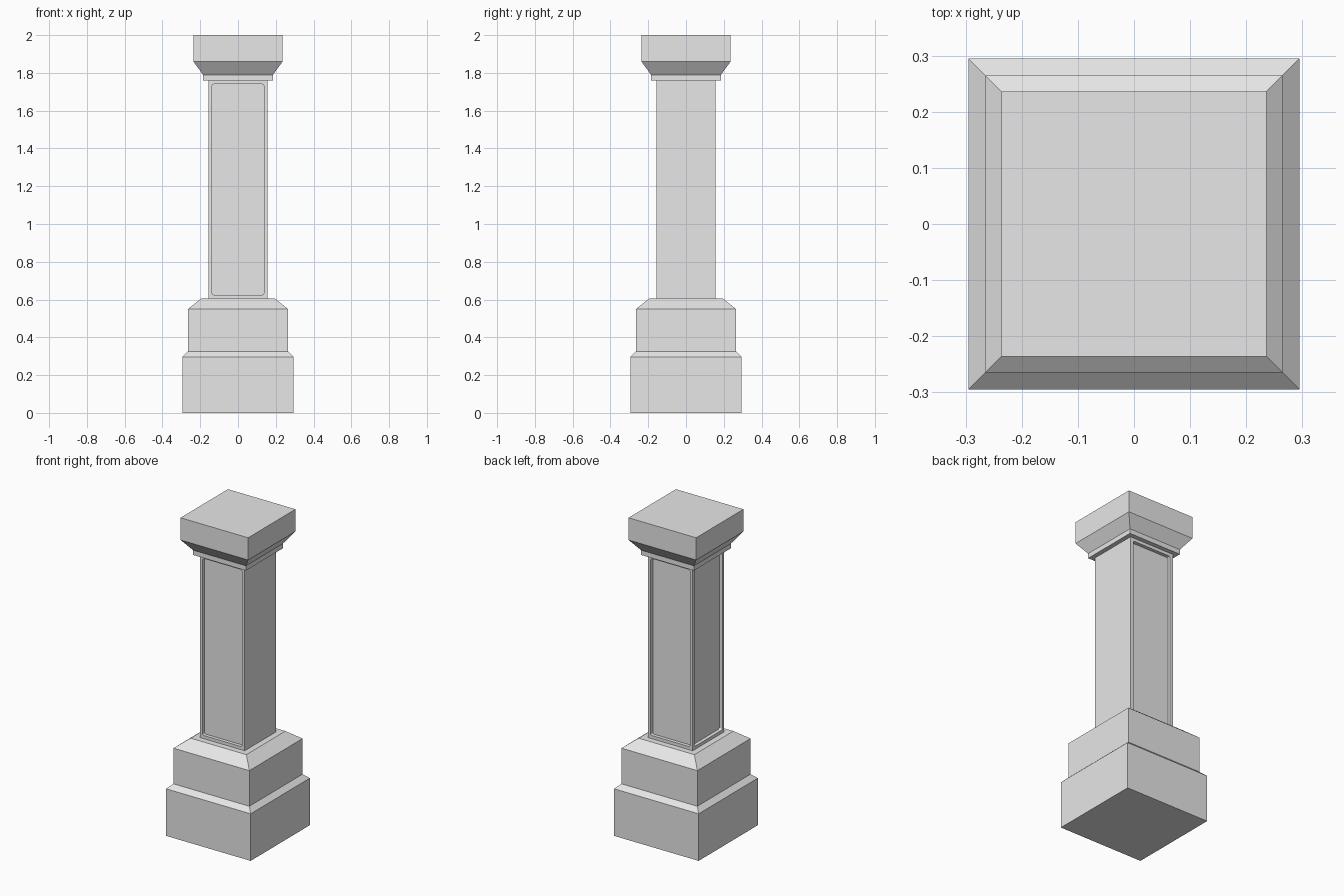
import bpy
import bmesh
from mathutils import Vector

cube = bpy.data.objects.get("Cube")
if cube:
    bpy.data.objects.remove(cube, do_unlink=True)

stone = bpy.data.materials.new("pale_stone")
stone.use_nodes = True
COLOUR = (0.8, 0.8, 0.8, 1.0)
stone.diffuse_color = COLOUR
stone.node_tree.nodes["Principled BSDF"].inputs["Base Color"].default_value = COLOUR


def square_stack(profile):
    """Bmesh of square rings, one per (half width, height) pair, capped at both ends."""
    bm = bmesh.new()
    rings = [[bm.verts.new((sx * w, sy * w, z))
              for sx, sy in ((-1, -1), (1, -1), (1, 1), (-1, 1))]
             for w, z in profile]
    for low, high in zip(rings, rings[1:]):
        for i in range(4):
            j = (i + 1) % 4
            bm.faces.new((low[i], low[j], high[j], high[i]))
    bm.faces.new(rings[0][::-1])
    bm.faces.new(rings[-1])
    bm.normal_update()
    return bm


def finish(name, bm):
    mesh = bpy.data.meshes.new(name)
    bm.to_mesh(mesh)
    bm.free()
    mesh.materials.append(stone)
    obj = bpy.data.objects.new(name, mesh)
    bpy.context.collection.objects.link(obj)
    return obj


def recess_panel(bm, direction, margin, depth, radius):
    """Sink a round-cornered panel into the face that looks along direction."""
    face = max(bm.faces, key=lambda f: f.normal.dot(direction) * f.calc_area())
    bmesh.ops.inset_individual(bm, faces=[face], thickness=margin)
    bmesh.ops.inset_individual(bm, faces=[face], thickness=0, depth=-depth)
    corners = [e for v in face.verts for e in v.link_edges if e not in face.edges[:]]
    bmesh.ops.bevel(bm, geom=corners, offset=radius, segments=3,
                    profile=0.5, affect='EDGES')
    bm.normal_update()


# Stepped base with chamfered tops
finish("plinth", square_stack([(0.295, 0), (0.295, 0.297), (0.265, 0.325)]))
finish("pedestal", square_stack([(0.265, 0.325), (0.265, 0.55), (0.195, 0.605)]))

# Shaft with recessed panels on the front, back and right; the left is plain
shaft = square_stack([(0.157, 0.605), (0.157, 1.76)])
for direction in ((0, -1, 0), (0, 1, 0), (-1, 0, 0)):
    recess_panel(shaft, Vector(direction), 0.028, 0.022, 0.01)
finish("shaft", shaft)

# Collar and flared cap
finish("collar", square_stack([(0.185, 1.76), (0.185, 1.79)]))
finish("cap", square_stack([(0.185, 1.79), (0.236, 1.86), (0.236, 2.0)]))
